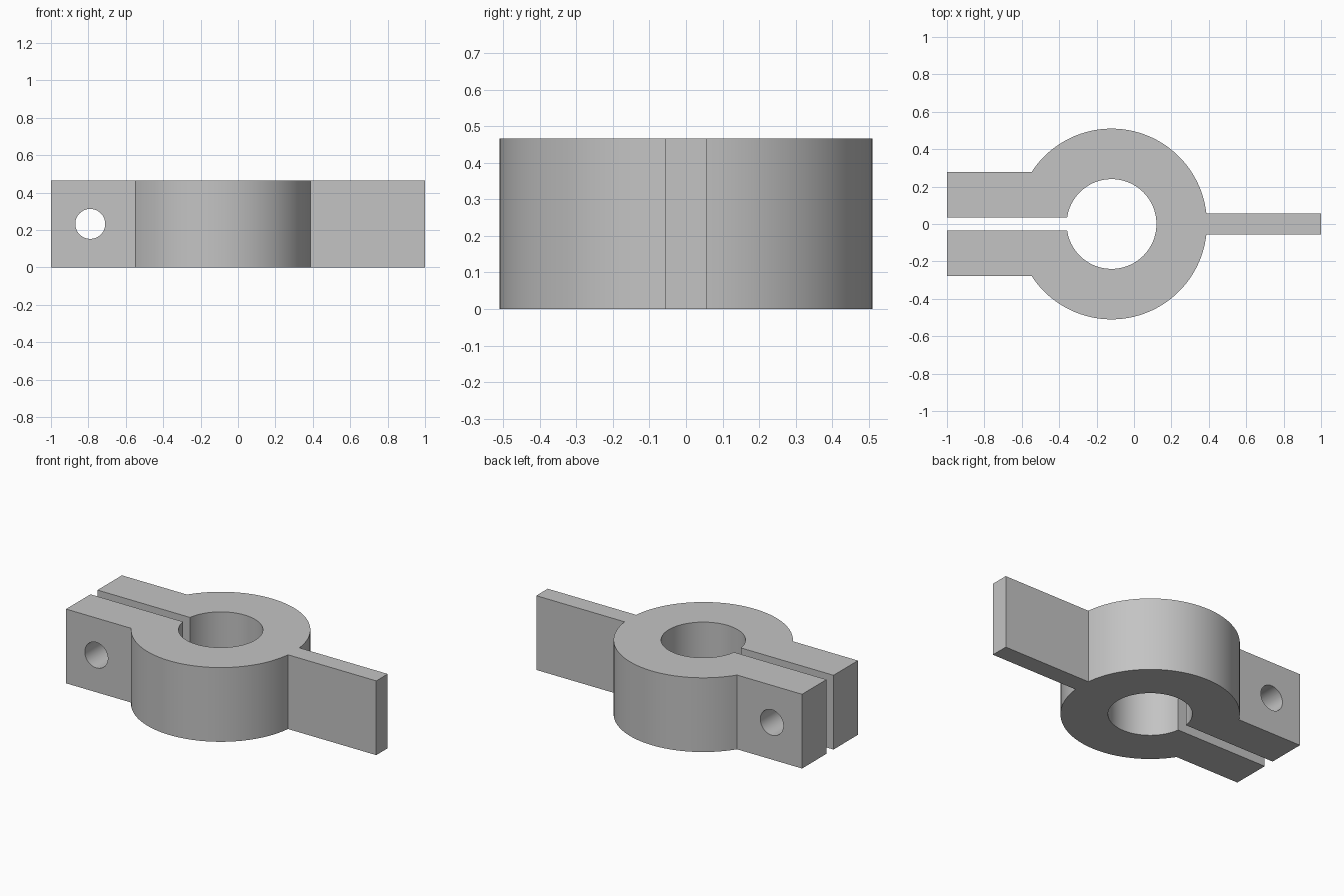
import bpy
import bmesh
import math

HEIGHT = 0.466
CENTRE_X = -0.12
OUTER_R, BORE_R = 0.51, 0.24
SLOT, EAR, TAB = 0.035, 0.277, 0.057   # half widths in y
HOLE_X, HOLE_R = -0.79, 0.08

if "Cube" in bpy.data.objects:
    bpy.data.objects.remove(bpy.data.objects["Cube"], do_unlink=True)


def arc(radius, start, end, steps):
    """Points on a circle around the bore axis."""
    angles = [start + (end - start) * i / steps for i in range(steps + 1)]
    return [(CENTRE_X + radius * math.cos(a), radius * math.sin(a)) for a in angles]


# Upper half of the outline: tab, outer wall, ear, slot, bore
tab_angle = math.asin(TAB / OUTER_R)
ear_angle = math.pi - math.asin(EAR / OUTER_R)
slot_angle = math.pi - math.asin(SLOT / BORE_R)
outside = [(1, TAB)] + arc(OUTER_R, tab_angle, ear_angle, 48) + [(-1, EAR), (-1, SLOT)]
bore = arc(BORE_R, slot_angle, -slot_angle, 96)
mirrored = [(x, -y) for x, y in reversed(outside)]
outline = outside + bore + mirrored

# Clamp body, extruded from the outline
bm = bmesh.new()
base = bm.faces.new([bm.verts.new((x, y, 0)) for x, y in outline])
extruded = bmesh.ops.extrude_face_region(bm, geom=[base], use_keep_orig=True)
top = [v for v in extruded["geom"] if isinstance(v, bmesh.types.BMVert)]
bmesh.ops.translate(bm, verts=top, vec=(0, 0, HEIGHT))
bmesh.ops.recalc_face_normals(bm, faces=bm.faces)
mesh = bpy.data.meshes.new("clamp_body")
bm.to_mesh(mesh)
bm.free()
body = bpy.data.objects.new("clamp_body", mesh)
bpy.context.collection.objects.link(body)

# Plain grey metal
grey = bpy.data.materials.new("grey_metal")
grey.use_nodes = True
colour = (0.55, 0.55, 0.55, 1)
grey.diffuse_color = colour
for node in grey.node_tree.nodes:
    if node.type == "BSDF_PRINCIPLED":
        node.inputs["Base Color"].default_value = colour
mesh.materials.append(grey)

# Bolt hole through both ears
bpy.ops.mesh.primitive_cylinder_add(vertices=64, radius=HOLE_R, depth=1,
                                    location=(HOLE_X, 0, HEIGHT / 2),
                                    rotation=(math.pi / 2, 0, 0))
cutter = bpy.context.object
cutter.name = "bolt_hole_cutter"
cutter.hide_render = True
cutter.data.materials.append(grey)
hole = body.modifiers.new("bolt_hole", "BOOLEAN")
hole.operation = "DIFFERENCE"
hole.solver = "EXACT"
hole.object = cutter

bpy.ops.object.select_all(action="DESELECT")
body.select_set(True)
bpy.context.view_layer.objects.active = body
bpy.ops.object.modifier_apply(modifier=hole.name)
bpy.data.objects.remove(cutter, do_unlink=True)
bpy.ops.object.shade_smooth_by_angle(angle=math.radians(30))
